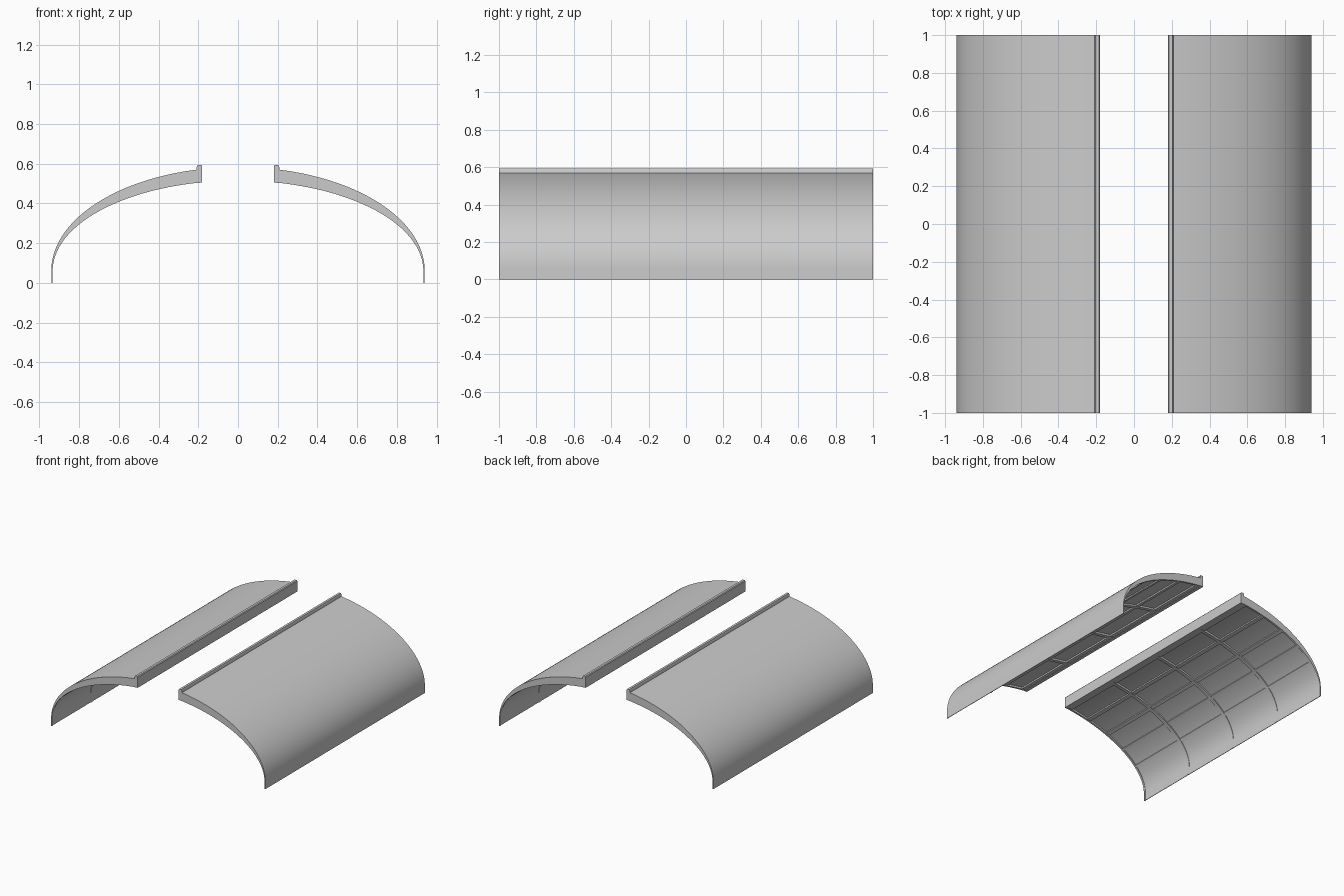
import bpy, bmesh, math

if "Cube" in bpy.data.objects:
    bpy.data.objects.remove(bpy.data.objects["Cube"])

Z0 = 0.06                      # height where the wall turns vertical
OUTER = (0.94, 0.523)          # ellipse radii of the outer skin
INNER = (0.936, 0.47)          # inner skin
RIB = (0.933, 0.455)           # inner edge of ribs


def point(e, x):
    s = min(1.0, x / 0.94)
    return (e[0] * s, Z0 + e[1] * math.sqrt(max(0.0, 1 - s * s)))


def arc(e, x0, x1, n):
    a0, a1 = math.asin(x0 / 0.94), math.asin(min(1, x1 / 0.94))
    return [point(e, 0.94 * math.sin(a0 + (a1 - a0) * i / n)) for i in range(n + 1)]


def extrude(name, profile, spans):
    # Extrude an xz profile along y for each span, mirrored across x
    bm = bmesh.new()
    for y0, y1 in spans:
        v0 = [bm.verts.new((x, y0, z)) for x, z in profile]
        v1 = [bm.verts.new((x, y1, z)) for x, z in profile]
        n = len(profile)
        bm.faces.new(v0)
        bm.faces.new(v1[::-1])
        for i in range(n):
            j = (i + 1) % n
            bm.faces.new((v0[i], v1[i], v1[j], v0[j]))
    bmesh.ops.recalc_face_normals(bm, faces=bm.faces)
    me = bpy.data.meshes.new(name)
    bm.to_mesh(me)
    bm.free()
    ob = bpy.data.objects.new(name, me)
    bpy.context.collection.objects.link(ob)
    ob.modifiers.new("Mirror", 'MIRROR')
    bpy.ops.object.select_all(action='DESELECT')
    ob.select_set(True)
    bpy.context.view_layer.objects.active = ob
    bpy.ops.object.shade_smooth_by_angle(angle=math.radians(30))
    return ob


# Curved door skin, tapering to a thin lower edge
skin = arc(OUTER, 0.2, 0.94, 48) + [(0.94, 0.0), (0.936, 0.0)] + arc(INNER, 0.2, 0.94, 48)[::-1]
extrude("door_skin", skin, [(-1, 1)])

# Upright edge rail with chamfered lip
extrude("edge_rail", [(0.18, 0.505), (0.208, 0.503), (0.208, 0.582), (0.203, 0.594),
                      (0.185, 0.594), (0.18, 0.588)], [(-1, 1)])

# Curved cross ribs
rib = arc(INNER, 0.2, 0.94, 48) + [(0.936, 0.0), (0.933, 0.0)] + arc(RIB, 0.2, 0.94, 48)[::-1]
w = 0.015
extrude("cross_ribs", rib, [(-1, -1 + w)] + [(y - w, y + w) for y in (-0.5, 0, 0.5)] + [(1 - w, 1)])

# Lengthwise stringers under the skin
for k, x in enumerate((0.225, 0.40, 0.58, 0.735, 0.855)):
    h = 0.014 * math.sqrt(1 - (x / 0.94) ** 2) + 0.002
    mid = (0.934, 0.458)
    prof = arc(INNER, x - h, x + h, 2) + arc(mid, x - h, x + h, 2)[::-1]
    extrude("stringer_%d" % (k + 1), prof, [(-0.99, 0.99)])
